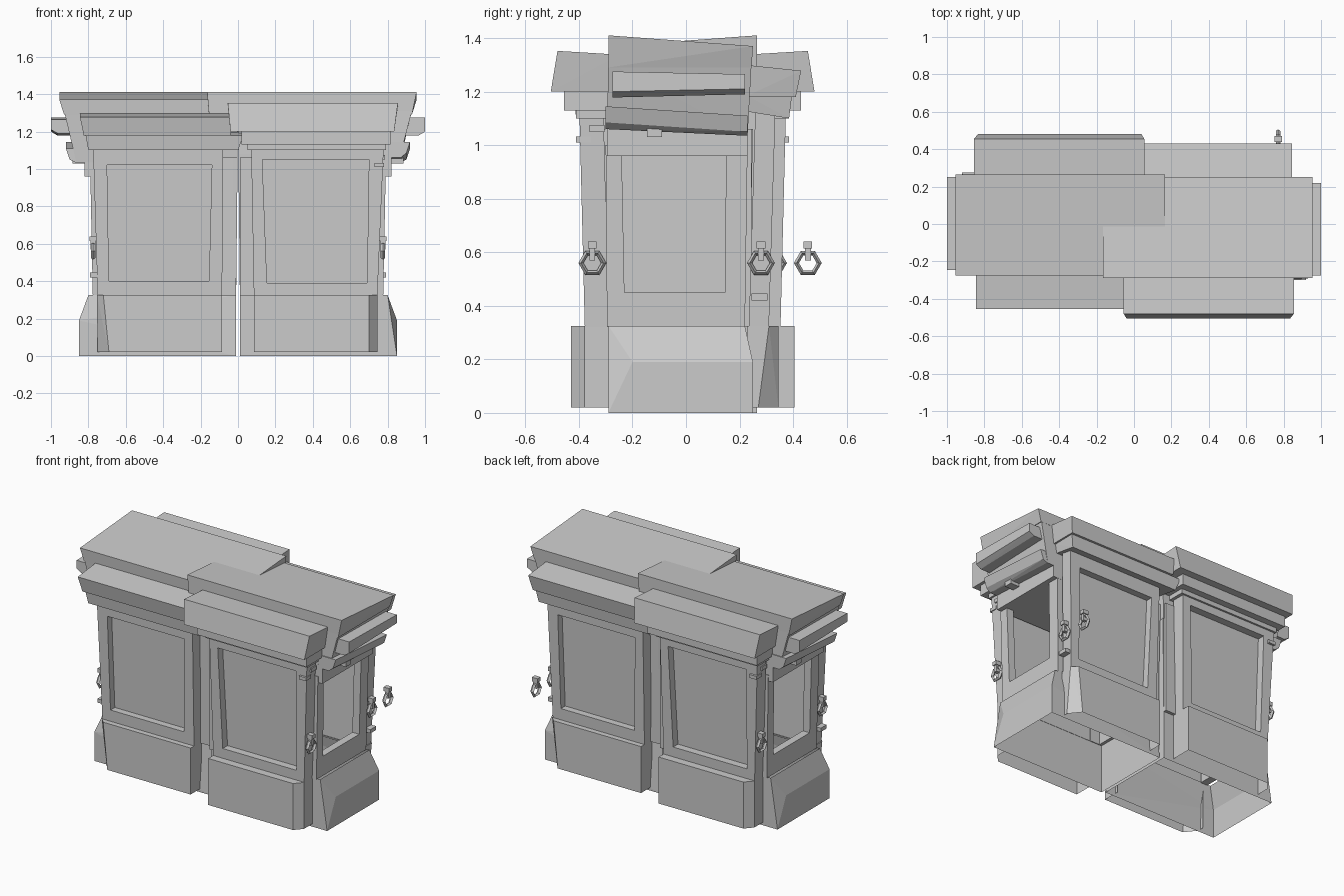
import bpy, bmesh, math
from mathutils import Matrix, Vector

cube = bpy.data.objects.get("Cube")
if cube:
    bpy.data.objects.remove(cube, do_unlink=True)

stone = bpy.data.materials.new("grey_stone")
stone.use_nodes = True
GREY = (0.6, 0.6, 0.6, 1)
stone.diffuse_color = GREY
stone.node_tree.nodes["Principled BSDF"].inputs["Base Color"].default_value = GREY

# The second half is the first one turned half way round, slightly offset
HALF_TURN = Matrix.Translation((0, -0.025, 0)) @ Matrix.Rotation(math.pi, 4, "Z")


def finish(name, bm, both=True):
    mesh = bpy.data.meshes.new(name)
    bm.to_mesh(mesh)
    bm.free()
    mesh.materials.append(stone)
    left = bpy.data.objects.new("left_" + name, mesh)
    bpy.context.scene.collection.objects.link(left)
    if both:
        turned = mesh.copy()
        turned.transform(HALF_TURN)
        right = bpy.data.objects.new("right_" + name, turned)
        bpy.context.scene.collection.objects.link(right)


def hull(name, points, open_sides=()):
    """Convex solid; faces pointing along any of open_sides are left out."""
    bm = bmesh.new()
    for p in points:
        bm.verts.new(p)
    bmesh.ops.convex_hull(bm, input=bm.verts)
    loose = [v for v in bm.verts if not v.link_faces]
    bmesh.ops.delete(bm, geom=loose, context="VERTS")
    bmesh.ops.dissolve_limit(bm, angle_limit=0.01, verts=bm.verts, edges=bm.edges)
    bmesh.ops.recalc_face_normals(bm, faces=bm.faces)
    gone = [f for f in bm.faces if any(f.normal.dot(Vector(s)) > 0.95 for s in open_sides)]
    bmesh.ops.delete(bm, geom=gone, context="FACES")
    finish(name, bm)


def rect(x0, x1, y0, y1, z, tilt=0):
    """Four corners of a level, tilted by a height change at its back edge."""
    return [(x0, y0, z), (x1, y0, z), (x1, y1, z + tilt), (x0, y1, z + tilt)]


def box(name, x0, x1, y0, y1, z0, z1):
    hull(name, rect(x0, x1, y0, y1, z0) + rect(x0, x1, y0, y1, z1))


def level(plan, z):
    return [(x, y, z) for x, y in plan]


def frame(name, outer, inner, place, depth, back, through=False):
    """Wall with a recessed panel, or with an opening right through it."""
    bm = bmesh.new()

    def ring(corners, d):
        return [bm.verts.new(place(u, z, d)) for u, z in corners]

    def bridge(a, b):
        for i in range(4):
            j = (i + 1) % 4
            bm.faces.new((a[i], a[j], b[j], b[i]))

    rim, edge = ring(outer, 0), ring(inner, 0)
    deep, rear = ring(inner, back if through else depth), ring(outer, back)
    bridge(rim, edge)
    bridge(edge, deep)
    bridge(rim, rear)
    if through:
        bridge(deep, rear)
    else:
        bm.faces.new(deep)
        bm.faces.new(rear)
    bmesh.ops.recalc_face_normals(bm, faces=bm.faces)
    finish(name, bm)


def hanging_ring(name, x, y, z, both=True):
    """Hexagonal ring with its mounting lug."""
    bm = bmesh.new()
    loops = []
    for i in range(6):
        a = math.tau * i / 6
        loop = []
        for r, dx in ((0.052, 0), (0.042, 0.012), (0.033, 0), (0.042, -0.012)):
            loop.append(bm.verts.new((x + dx, y + r * math.cos(a), z + r * math.sin(a))))
        loops.append(loop)
    for i in range(6):
        a, b = loops[i], loops[(i + 1) % 6]
        for k in range(4):
            m = (k + 1) % 4
            bm.faces.new((a[k], a[m], b[m], b[k]))
    for dz, size in ((0.067, (0.04, 0.032, 0.026)), (0.035, (0.026, 0.022, 0.05))):
        mat = Matrix.Translation((x, y, z + dz)) @ Matrix.Diagonal(Vector(size)).to_4x4()
        bmesh.ops.create_cube(bm, size=1, matrix=mat)
    bmesh.ops.recalc_face_normals(bm, faces=bm.faces)
    finish(name, bm, both)


UP, DOWN, FRONT, BACK = (0, 0, 1), (0, 0, -1), (0, -1, 0), (0, 1, 0)

# Hollow plinth: sloped end block with a chipped corner, and two projecting bases
hull("end_base", rect(0.01, 0.85, -0.29, 0.25, 0) + rect(0.01, 0.8, -0.29, 0.22, 0.325)
     + [(0.85, -0.2, 0.19), (0.85, 0.25, 0.19)], open_sides=(UP, DOWN))
front_plan = [(0.085, -0.29), (0.085, -0.43), (0.7, -0.43), (0.745, -0.38), (0.745, -0.29)]
hull("front_base", level(front_plan, 0.02) + level(front_plan, 0.325),
     open_sides=(DOWN, BACK))
hull("back_base",
     level([(0.085, 0.23), (0.085, 0.345), (0.69, 0.345), (0.75, 0.27), (0.75, 0.23)], 0.02)
     + level([(0.085, 0.23), (0.085, 0.345), (0.72, 0.345), (0.755, 0.31), (0.755, 0.23)], 0.325),
     open_sides=(DOWN, FRONT))

# Panelled long walls, leaning slightly outward
frame("front_panel",
      [(0.085, 0.32), (0.745, 0.32), (0.78, 1.14), (0.07, 1.14)],
      [(0.155, 0.39), (0.69, 0.39), (0.7, 1.05), (0.13, 1.05)],
      lambda u, z, d: (u, -0.37 - 0.025 * z + d, z), 0.05, 0.09)
frame("back_panel",
      [(0.085, 0.32), (0.75, 0.32), (0.775, 1.12), (0.08, 1.12)],
      [(0.155, 0.4), (0.69, 0.4), (0.7, 1.02), (0.14, 1.02)],
      lambda u, z, d: (u, 0.3 + 0.03 * z - d, z), 0.045, 0.075)

# End wall with its open window, and the thin inner wall
frame("end_wall",
      [(-0.295, 0.32), (0.22, 0.32), (0.23, 1.0), (-0.3, 1.0)],
      [(-0.23, 0.45), (0.145, 0.45), (0.15, 0.96), (-0.24, 0.96)],
      lambda u, z, d: (0.77 + 0.02 * z - d, u, z), 0.05, 0.05, through=True)
hull("inner_wall", rect(0.01, 0.03, -0.29, 0.235, 0.32) + rect(0.002, 0.03, -0.29, 0.25, 1.06))
for part, y0, y1 in (("front_inner_pier", -0.31, -0.285), ("back_inner_pier", 0.22, 0.245)):
    box(part, 0.01, 0.1, y0, y1, 0.32, 1.06)

# Stepped cornices on the long sides
box("front_lower_band", 0.05, 0.79, -0.41, -0.2, 1.1, 1.14)
box("front_band", 0.02, 0.815, -0.455, -0.2, 1.13, 1.205)
hull("front_cornice", rect(-0.04, 0.835, -0.505, -0.25, 1.2)
     + rect(-0.055, 0.855, -0.48, -0.25, 1.352, -0.014))
hull("back_band", rect(0.0, 0.8, 0.2, 0.385, 1.13, -0.03)
     + rect(-0.03, 0.815, 0.2, 0.395, 1.2, -0.02))
hull("back_cornice", rect(0.04, 0.825, 0.22, 0.41, 1.18)
     + rect(0.03, 0.845, 0.22, 0.43, 1.3, -0.022))

# Neck, flared head block and tilted roof slab
box("neck", 0.002, 0.82, -0.295, 0.23, 0.96, 1.08)
hull("head_block", rect(0.002, 0.865, -0.295, 0.23, 1.06, -0.025)
     + rect(0.002, 0.93, -0.29, 0.245, 1.31))
hull("roof_slab", rect(-0.155, 0.93, -0.29, 0.245, 1.29)
     + rect(-0.165, 0.955, -0.29, 0.25, 1.41, -0.04))

# Slanting trim bars on the end, chamfered underneath
hull("upper_end_bar", rect(0.88, 0.965, -0.275, 0.22, 1.178, 0.012)
     + rect(0.88, 1.0, -0.275, 0.22, 1.2, 0.01)
     + rect(0.88, 1.0, -0.275, 0.22, 1.275, -0.01))
hull("lower_end_bar", rect(0.8, 0.87, -0.3, 0.23, 1.06, -0.025)
     + rect(0.8, 0.9, -0.3, 0.23, 1.085, -0.035)
     + rect(0.8, 0.92, -0.3, 0.23, 1.145, -0.035))

# Small chipped trim pieces
box("end_chip", 0.8, 0.885, -0.145, -0.09, 1.03, 1.065)
box("upper_corner_chip", 0.73, 0.785, -0.36, -0.305, 1.05, 1.075)
box("lower_corner_chip", 0.73, 0.78, -0.41, -0.355, 1.01, 1.032)
box("side_chip", 0.74, 0.79, 0.245, 0.305, 0.42, 0.445)

# Hanging rings, one of them standing free
hanging_ring("front_ring", 0.775, -0.35, 0.56)
hanging_ring("back_ring", 0.775, 0.28, 0.56)
hanging_ring("loose_ring", 0.77, 0.455, 0.56, both=False)
